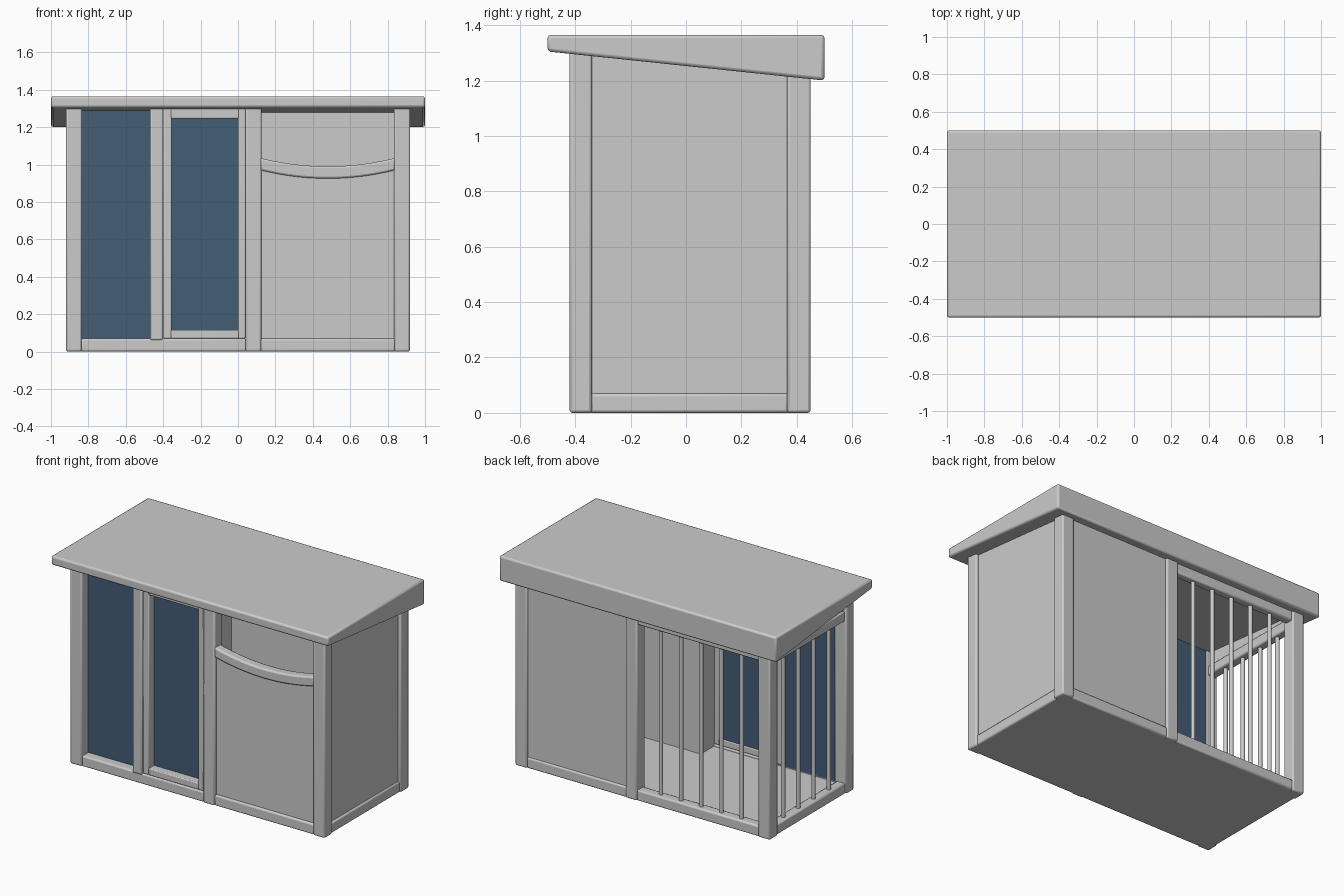
import bpy
import bmesh

cube = bpy.data.objects.get("Cube")
if cube:
    bpy.data.objects.remove(cube, do_unlink=True)


def material(name, color):
    mat = bpy.data.materials.new(name)
    mat.use_nodes = True
    mat.diffuse_color = color
    mat.node_tree.nodes["Principled BSDF"].inputs["Base Color"].default_value = color
    return mat


GREY = material("light grey", (0.6, 0.6, 0.6, 1))
BLUE = material("dark blue glass", (0.06, 0.11, 0.18, 1))


def finish(name, bm, mat, bevel):
    """Turn a bmesh into an object with softly rounded edges."""
    bmesh.ops.recalc_face_normals(bm, faces=bm.faces)
    mesh = bpy.data.meshes.new(name)
    bm.to_mesh(mesh)
    bm.free()
    mesh.materials.append(mat)
    obj = bpy.data.objects.new(name, mesh)
    bpy.context.collection.objects.link(obj)
    if bevel:
        mod = obj.modifiers.new("soft edges", "BEVEL")
        mod.width = bevel
        mod.segments = 2
        mod.limit_method = "ANGLE"
    bpy.ops.object.select_all(action="DESELECT")
    obj.select_set(True)
    bpy.context.view_layer.objects.active = obj
    bpy.ops.object.shade_smooth_by_angle()
    return obj


def prism(name, points, axis, start, end, mat=GREY, bevel=0):
    """Extrude an outline along x (y,z points) or along y (x,z points)."""
    bm = bmesh.new()
    place = (lambda p, d: (d, *p)) if axis == "x" else (lambda p, d: (p[0], d, p[1]))
    face = bm.faces.new([bm.verts.new(place(p, start)) for p in points])
    ext = bmesh.ops.extrude_face_region(bm, geom=[face])
    verts = [v for v in ext["geom"] if isinstance(v, bmesh.types.BMVert)]
    move = (end - start, 0, 0) if axis == "x" else (0, end - start, 0)
    bmesh.ops.translate(bm, verts=verts, vec=move)
    return finish(name, bm, mat, bevel)


def box(name, x, y, z, mat=GREY, bevel=0):
    outline = [(x[0], z[0]), (x[1], z[0]), (x[1], z[1]), (x[0], z[1])]
    return prism(name, outline, "y", y[0], y[1], mat, bevel)


def bar(name, x, y, low, high, radius=0.013):
    bm = bmesh.new()
    bmesh.ops.create_cone(bm, cap_ends=True, segments=16, radius1=radius,
                          radius2=radius, depth=high - low)
    bmesh.ops.translate(bm, verts=bm.verts, vec=(x, y, (low + high) / 2))
    return finish(name, bm, GREY, 0)


def under_roof(y):
    return 1.262 - 0.105 * y


SOFT = 0.01
OUT, IN = 0.92, 0.835          # outer and inner faces of the corner posts
FRONT, BACK = (-0.42, -0.34), (0.365, 0.45)

# Wedge roof and floor
prism("roof", [(-0.5, 1.305), (0.5, 1.2), (0.5, 1.365), (-0.5, 1.365)],
      "x", -1, 1, bevel=0.012)
box("floor", (-0.9, 0.9), (-0.4, 0.43), (0, 0.055))

# Posts, with tops hidden inside the roof
posts = {"corner_right": (-OUT, -IN), "middle": (0.04, 0.125), "corner_left": (IN, OUT)}
for label, x in posts.items():
    box(label + "_front_post", x, FRONT, (0, 1.31), bevel=SOFT)
    box(label + "_back_post", x, BACK, (0, 1.23), bevel=SOFT)
box("window_post", (-0.47, -0.40), FRONT, (0.06, 1.31), bevel=SOFT)

# Bottom rails
for label, x in {"run": (-0.84, 0.045), "stall": (0.12, 0.84)}.items():
    box(label + "_front_rail", x, (-0.415, -0.345), (0, 0.07), bevel=SOFT)
    box(label + "_back_rail", x, (0.38, 0.445), (0, 0.07), bevel=SOFT)
for label, side in {"left": 1, "right": -1}.items():
    x = sorted((side * 0.85, side * 0.912))
    box(label + "_side_rail", x, (-0.345, 0.37), (0, 0.07), bevel=SOFT)

# Fixed window and glazed door
box("fixed_window_glass", (-0.84, -0.465), (-0.355, -0.345), (0.06, 1.305), BLUE)
box("door_glass", (-0.36, 0.005), (-0.36, -0.35), (0.11, 1.25), BLUE)
for label, x in {"right": (-0.40, -0.355), "left": (0.0, 0.04)}.items():
    box("door_stile_" + label, x, (-0.412, -0.345), (0.07, 1.305), bevel=0.006)
for label, z in {"bottom": (0.07, 0.115), "top": (1.245, 1.305)}.items():
    box("door_rail_" + label, (-0.36, 0.005), (-0.412, -0.345), z, bevel=0.006)

# Stall walls
walls = [(-0.36, 0.04), (0.4, 0.04), (0.4, under_roof(0.4)), (-0.36, under_roof(-0.36))]
prism("stall_side_wall", walls, "x", 0.87, 0.9)
box("stall_back_wall", (0.11, 0.85), (0.4, 0.435), (0.04, 1.23))


# Stall front: a panel under a sagging rail, open above
def sag(offset, steps=20):
    pts = []
    for i in range(steps + 1):
        t = i / steps
        pts.append((0.12 + 0.72 * t, offset + 0.045 * (2 * t - 1) ** 2))
    return pts


prism("stall_front_panel", [(0.12, 0.04), (0.84, 0.04)] + sag(0.95)[::-1],
      "y", -0.4, -0.37)
prism("sagging_rail", sag(0.925) + sag(0.99)[::-1], "y", -0.418, -0.355, bevel=SOFT)

# Shallow recess behind the opening
box("recess_back", (0.04, 0.88), (-0.24, -0.21), (0.04, 1.285))
box("recess_side", (0.04, 0.12), (-0.36, -0.21), (0.04, 1.29))

# Barred run: back and side
box("back_top_rail", (-0.84, 0.045), (0.385, 0.44), (1.145, 1.23), bevel=SOFT)
for i in range(5):
    bar("back_bar", 0.04 - 0.146 * (i + 1), 0.41, 0.05, 1.17)
box("side_top_rail", (-0.91, -0.85), (-0.345, 0.37), (1.125, 1.19), bevel=SOFT)
prism("side_gable", [(-0.35, 1.17), (0.38, 1.17), (0.38, under_roof(0.38)),
                     (-0.35, under_roof(-0.35))], "x", -0.895, -0.87)
for i in range(4):
    bar("side_bar", -0.88, 0.255 - 0.157 * i, 0.05, 1.15)
